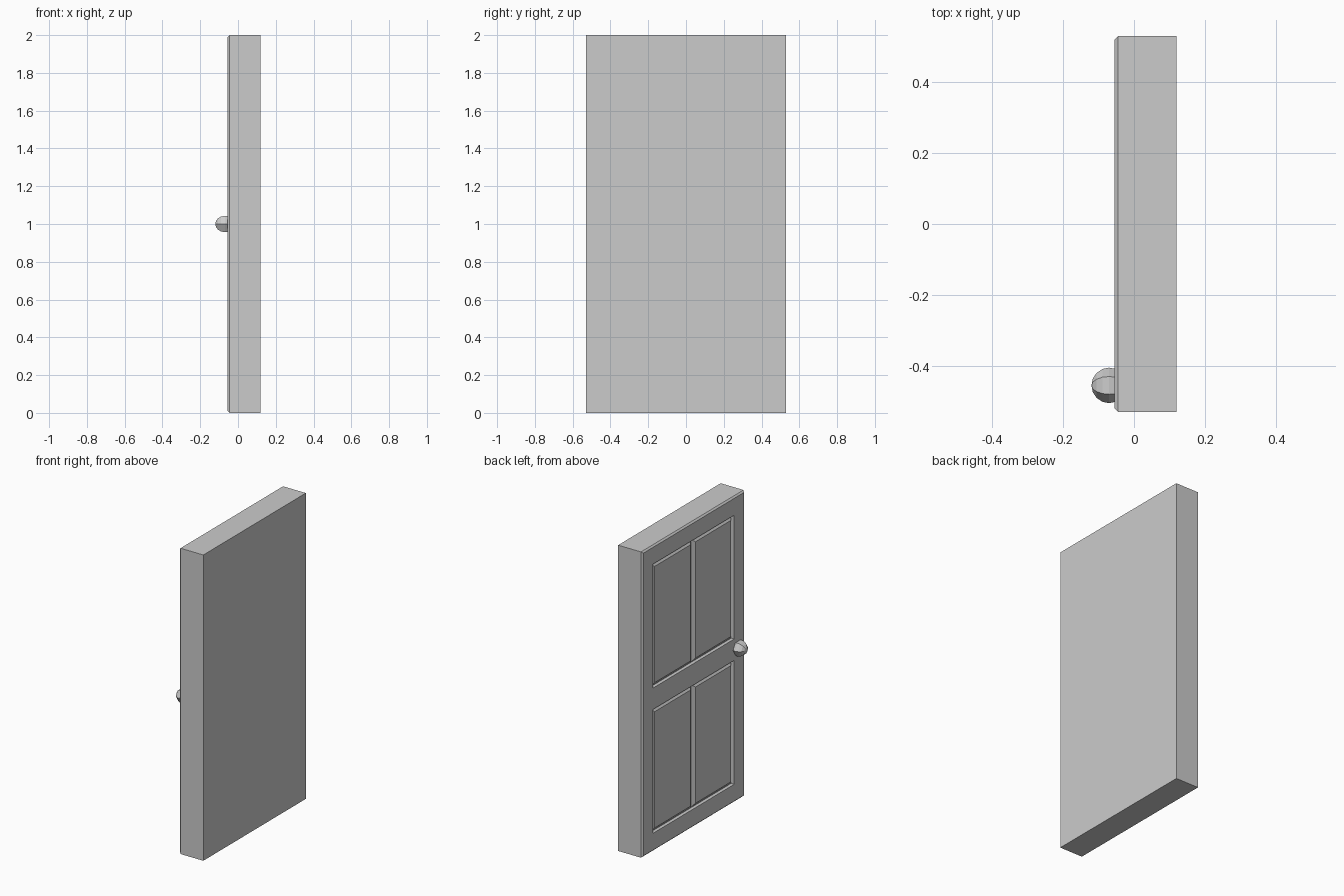
import bpy, bmesh, math
from mathutils import Matrix, Vector

if "Cube" in bpy.data.objects:
    bpy.data.objects.remove(bpy.data.objects["Cube"])


def finish(bm, name):
    bmesh.ops.recalc_face_normals(bm, faces=bm.faces)
    mesh = bpy.data.meshes.new(name)
    bm.to_mesh(mesh)
    bm.free()
    obj = bpy.data.objects.new(name, mesh)
    bpy.context.collection.objects.link(obj)
    return obj


def block(name, x0, x1, y0, y1, z0, z1, taper=0.0):
    """Box whose -x end (x0) is narrowed by taper on all four sides."""
    bm = bmesh.new()
    bmesh.ops.create_cube(bm, size=1)
    for v in bm.verts:
        t = taper if v.co.x < 0 else 0
        v.co = Vector((x0 if v.co.x < 0 else x1,
                       y0 + t if v.co.y < 0 else y1 - t,
                       z0 + t if v.co.z < 0 else z1 - t))
    return finish(bm, name)


FACE, FLOOR, BACK = -0.055, -0.033, 0.12
HALF_W = 0.53

# Door slab: plain block plus a chamfered rim on the panelled side
bm = bmesh.new()
bmesh.ops.create_cube(bm, size=1)
for v in bm.verts:
    v.co = Vector((FACE if v.co.x < 0 else BACK, math.copysign(HALF_W, v.co.y),
                   0 if v.co.z < 0 else 2))
rim = [e for e in bm.edges if all(v.co.x < 0 for v in e.verts)]
bmesh.ops.bevel(bm, geom=rim, offset=0.01, segments=1, affect='EDGES')
door = finish(bm, "door_slab")

# Two recesses, each holding a pair of raised panels
for row, (z0, z1) in {"lower": (0.12, 0.93), "upper": (1.07, 1.88)}.items():
    cutter = block(row + "_recess_cutter", FACE - 0.05, FLOOR, -0.42, 0.42, z0, z1)
    cutter.hide_render = True
    cut = door.modifiers.new(row + "_recess", 'BOOLEAN')
    cut.operation, cut.object, cut.solver = 'DIFFERENCE', cutter, 'EXACT'
    cutter.hide_set(True)
    for side, (y0, y1) in {"left": (0.0, 0.42), "right": (-0.42, 0.0)}.items():
        block(f"{row}_{side}_panel", -0.050, FLOOR + 0.002,
              y0, y1, z0, z1, taper=0.025)

# Six-sided round knob with its axis along x
bm = bmesh.new()
bmesh.ops.create_uvsphere(bm, u_segments=6, v_segments=8, radius=0.05)
far = max(bm.verts, key=lambda v: math.hypot(v.co.x, v.co.y)).co
turn = Matrix.Rotation(math.pi / 2 - math.atan2(far.y, far.x), 4, 'Z')
bm.transform(Matrix.Translation((-0.07, -0.455, 1.0))
             @ Matrix.Rotation(-math.pi / 2, 4, 'Y') @ turn)
finish(bm, "knob")
